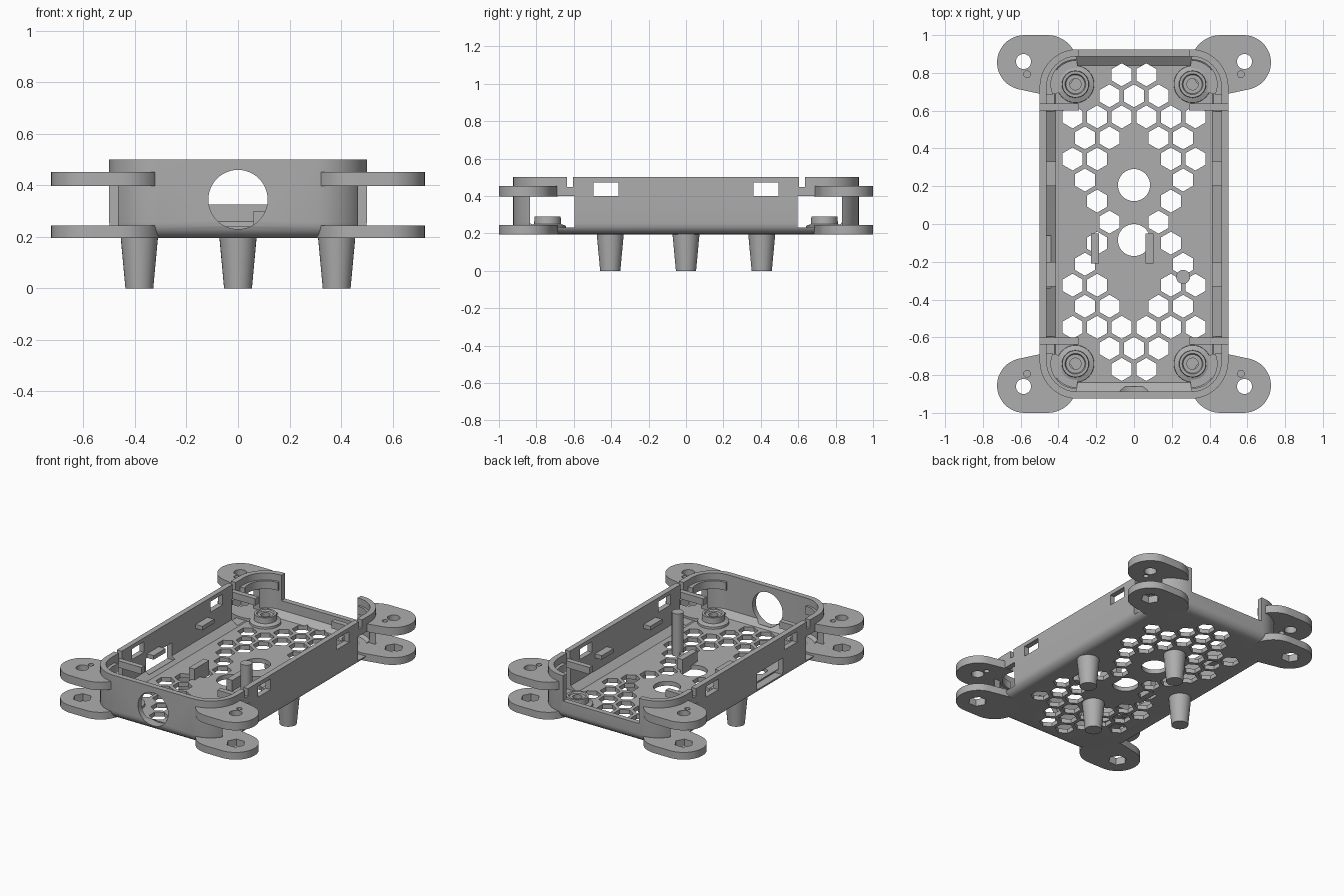
import bpy, bmesh, math
from mathutils import Vector

if "Cube" in bpy.data.objects:
    bpy.data.objects.remove(bpy.data.objects["Cube"], do_unlink=True)

grey = bpy.data.materials.new("plain grey")
grey.use_nodes = True
colour = (0.42, 0.42, 0.42, 1)
grey.diffuse_color = colour
grey.node_tree.nodes["Principled BSDF"].inputs["Base Color"].default_value = colour

CORNERS = [(sx, sy) for sx in (-1, 1) for sy in (-1, 1)]


def loft(bm, rings, closed=False):
    """Skin a stack of equal rings; cap the ends or join them into a loop."""
    vs = [[bm.verts.new(p) for p in ring] for ring in rings]
    pairs = list(zip(vs, vs[1:])) + ([(vs[-1], vs[0])] if closed else [])
    for a, b in pairs:
        for i in range(len(a)):
            j = (i + 1) % len(a)
            bm.faces.new((a[i], a[j], b[j], b[i]))
    if not closed:
        bm.faces.new(vs[0][::-1])
        bm.faces.new(vs[-1])


def circle(x, y, r, z, n=32, turn=0.0):
    return [(x + r * math.cos(turn + math.tau * i / n),
             y + r * math.sin(turn + math.tau * i / n), z) for i in range(n)]


def cyl(bm, x, y, r0, r1, z0, z1, n=32, turn=0.0):
    loft(bm, [circle(x, y, r0, z0, n, turn), circle(x, y, r1, z1, n, turn)])


def box(bm, x0, x1, y0, y1, z0, z1):
    x0, x1 = sorted((x0, x1))
    y0, y1 = sorted((y0, y1))
    loft(bm, [[(x0, y0, z), (x1, y0, z), (x1, y1, z), (x0, y1, z)] for z in (z0, z1)])


def rounded(inset, z, n=10):
    """Rounded rectangle outline of the case at a height."""
    pts = []
    for k, (sx, sy) in enumerate([(1, 1), (-1, 1), (-1, -1), (1, -1)]):
        for i in range(n + 1):
            a = (k + i / n) * math.pi / 2
            r = 0.2 - inset
            pts.append((sx * 0.3 + r * math.cos(a), sy * 0.725 + r * math.sin(a), z))
    return pts


def make(name, bm):
    bmesh.ops.recalc_face_normals(bm, faces=bm.faces)
    me = bpy.data.meshes.new(name)
    bm.to_mesh(me)
    bm.free()
    me.materials.append(grey)
    ob = bpy.data.objects.new(name, me)
    bpy.context.collection.objects.link(ob)
    return ob


def activate(ob):
    bpy.ops.object.select_all(action='DESELECT')
    ob.select_set(True)
    bpy.context.view_layer.objects.active = ob


def cut(ob, bm):
    tool = make("cutter", bm)
    tool.hide_render = True
    activate(ob)
    mod = ob.modifiers.new("cut", 'BOOLEAN')
    mod.operation, mod.solver, mod.object = 'DIFFERENCE', 'EXACT', tool
    bpy.ops.object.modifier_apply(modifier=mod.name)
    bpy.data.objects.remove(tool, do_unlink=True)


def smooth(ob):
    activate(ob)
    bpy.ops.object.shade_smooth_by_angle(angle=math.radians(30))


# Tray with a rounded bottom edge
bm = bmesh.new()
R = 0.06
rings = [rounded(R - R * math.sin(a), 0.195 + R - R * math.cos(a))
         for a in [i * math.pi / 12 for i in range(7)]]
rings += [rounded(0, 0.5), rounded(0.037, 0.5), rounded(0.037, 0.26), rounded(0.085, 0.225)]
loft(bm, rings)
tray = make("tray", bm)

# Honeycomb vents and two round holes in the floor
bm = bmesh.new()
ROWS = [[2], [3], [4], [3, 5], [2, 4], [1, 3, 5], [0, 2], [1]]
for row in range(-7, 8):
    for c in ROWS[abs(row)]:
        for s in ((-1, 1) if c else (1,)):
            cyl(bm, s * c * 0.065, 0.01 + row * 0.1114, 0.061, 0.061, 0.1, 0.3, 6, math.pi / 6)
for y in (0.206, -0.085):
    cyl(bm, 0, y, 0.085, 0.085, 0.1, 0.3, 48)
cut(tray, bm)

# Wall openings: corner gaps, slots, windows, rear notch, side port
bm = bmesh.new()
for sx, sy in CORNERS:
    box(bm, sx * 0.41, sx * 0.6, sy * 0.595, sy * 0.835, 0.23, 0.4)
    box(bm, sx * 0.44, sx * 0.6, sy * 0.604, sy * 0.636, 0.447, 0.6)
    box(bm, sx * 0.44, sx * 0.6, sy * 0.36, sy * 0.495, 0.4, 0.473)
box(bm, -0.29, 0.29, 0.85, 1.1, 0.325, 0.6)
box(bm, -0.6, -0.44, -0.34, -0.06, 0.235, 0.35)
cut(tray, bm)

# Round opening in the front wall
bm = bmesh.new()
loft(bm, [[(x, y, z + 0.345) for x, z, _ in circle(0, 0, 0.115, 0, 48)] for y in (-1.1, -0.86)])
cut(tray, bm)
smooth(tray)


def ear(name, sx, sy, z0, z1):
    """Mounting ear: hull of a small outer and a larger inner circle."""
    bm = bmesh.new()
    pts = circle(0.58, 0.855, 0.145, z0, 48) + circle(0.458, 0.842, 0.158, z0, 48)
    vs = [bm.verts.new((sx * x, sy * y, z)) for x, y, z in pts]
    hull = bmesh.ops.convex_hull(bm, input=vs)
    bmesh.ops.delete(bm, geom=list(set(hull["geom_interior"] + hull["geom_unused"])), context='VERTS')
    bmesh.ops.dissolve_limit(bm, angle_limit=0.01, verts=[], edges=bm.edges)
    c = Vector((sx * 0.51, sy * 0.85, z0))
    rim = sorted((v.co.copy() for v in bm.verts),
                 key=lambda p: math.atan2(p.y - c.y, p.x - c.x))
    bm.free()
    bm = bmesh.new()
    loft(bm, [[(p.x, p.y, z) for p in rim] for z in (z0, z1)])
    return make(name, bm)


for sx, sy in CORNERS:
    tag = ("front_" if sy < 0 else "back_") + ("left" if sx > 0 else "right")
    x, y = sx * 0.585, sy * 0.86

    # Lower ear with a hexagonal nut hole
    low = ear("lower_ear_" + tag, sx, sy, 0.195, 0.245)
    bm = bmesh.new()
    cyl(bm, x, y, 0.06, 0.06, 0.1, 0.3, 6)
    cut(low, bm)
    smooth(low)

    # Upper ear with bolt hole, pin hole and screw clearance
    top = ear("upper_ear_" + tag, sx, sy, 0.397, 0.452)
    bm = bmesh.new()
    cyl(bm, x, y, 0.04, 0.04, 0.3, 0.6)
    cyl(bm, sx * 0.566, sy * 0.793, 0.018, 0.018, 0.3, 0.6, 16)
    cyl(bm, sx * 0.31, sy * 0.74, 0.13, 0.13, 0.3, 0.6, 48)
    cut(top, bm)
    smooth(top)

    # Board standoff with a screw hole
    bm = bmesh.new()
    profile = [(0.1, 0.215), (0.098, 0.24), (0.072, 0.25), (0.07, 0.29),
               (0.055, 0.29), (0.05, 0.28), (0.03, 0.28), (0.03, 0.215)]
    loft(bm, [circle(sx * 0.31, sy * 0.74, r, z) for r, z in profile], closed=True)
    smooth(make("standoff_" + tag, bm))

    # Corner tab and board clip on the side wall
    bm = bmesh.new()
    box(bm, sx * 0.29, sx * 0.495, sy * 0.602, sy * 0.638, 0.4, 0.447)
    make("corner_tab_" + tag, bm)
    bm = bmesh.new()
    box(bm, sx * 0.412, sx * 0.47, sy * 0.2, sy * 0.33, 0.35, 0.378)
    make("board_clip_" + tag, bm)

# Tapered feet in a diamond
for name, x, y in [("front", 0, -0.405), ("back", 0, 0.405), ("left", 0.383, 0), ("right", -0.383, 0)]:
    bm = bmesh.new()
    cyl(bm, x, y, 0.054, 0.073, 0, 0.205)
    smooth(make("foot_" + name, bm))

# Upright holders and the tall peg on the floor
for name, x in [("right", -0.206), ("left", 0.082)]:
    bm = bmesh.new()
    box(bm, x - 0.021, x + 0.021, -0.21, -0.05, 0.197, 0.3)
    make("holder_" + name, bm)
bm = bmesh.new()
cyl(bm, 0.26, -0.28, 0.037, 0.037, 0.197, 0.49, 24)
smooth(make("peg", bm))
